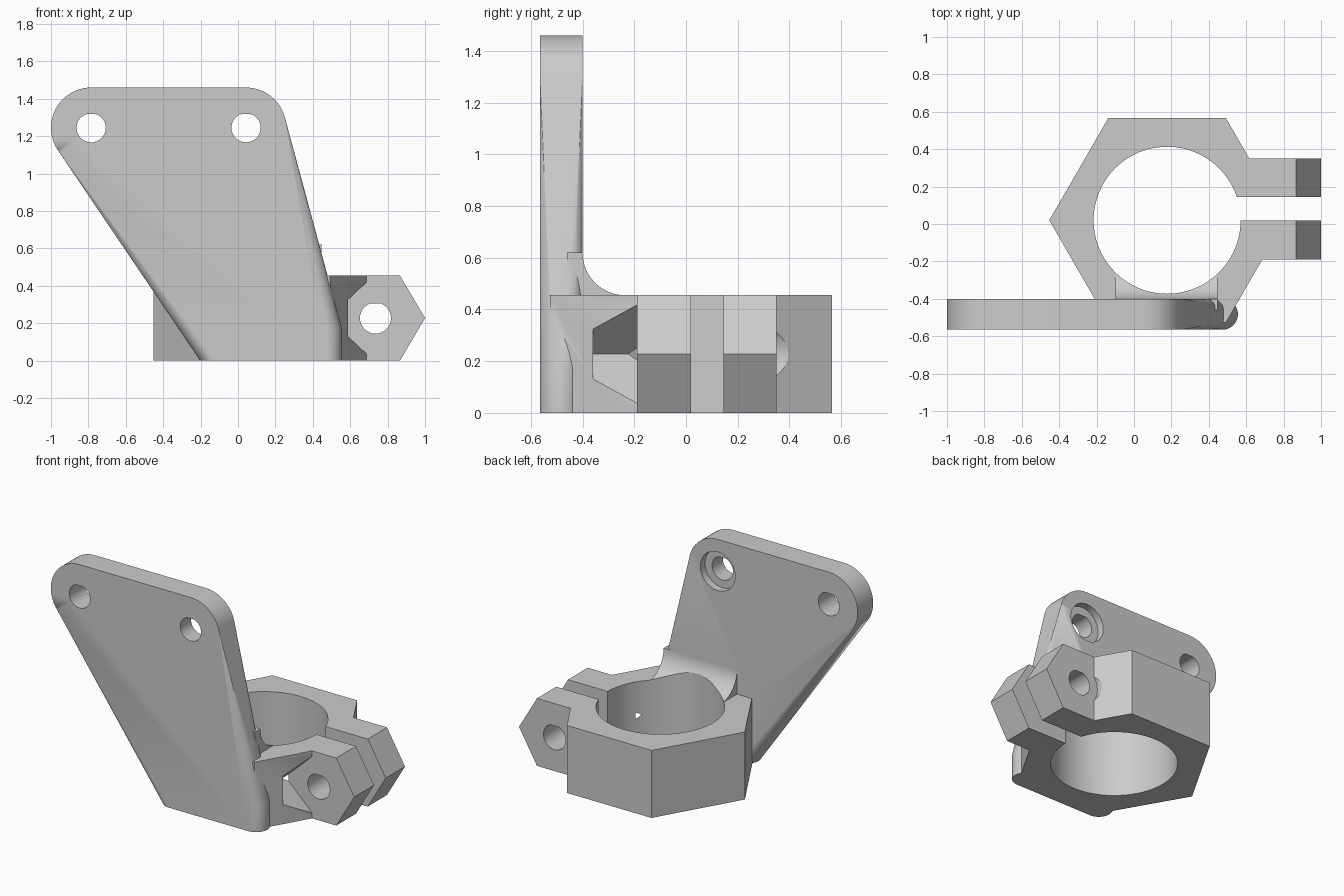
import bpy, bmesh, math
from mathutils import Vector

cube = bpy.data.objects.get("Cube")
if cube:
    bpy.data.objects.remove(cube, do_unlink=True)

grey = bpy.data.materials.new("plain grey")
grey.use_nodes = True
grey.diffuse_color = (0.6, 0.6, 0.6, 1)
grey.node_tree.nodes["Principled BSDF"].inputs["Base Color"].default_value = (0.6, 0.6, 0.6, 1)

# Direction that maps a flat profile (u, v) at depth d into space
AXES = {
    "x": lambda u, v, d: Vector((d, u, v)),
    "y": lambda u, v, d: Vector((u, d, v)),
    "z": lambda u, v, d: Vector((u, v, d)),
}


def finish(name, bm):
    bmesh.ops.recalc_face_normals(bm, faces=bm.faces)
    mesh = bpy.data.meshes.new(name)
    bm.to_mesh(mesh)
    bm.free()
    mesh.materials.append(grey)
    obj = bpy.data.objects.new(name, mesh)
    bpy.context.collection.objects.link(obj)
    return obj


def prism(name, profile, axis, low, high):
    bm = bmesh.new()
    face = bm.faces.new([bm.verts.new(AXES[axis](u, v, low)) for u, v in profile])
    grown = bmesh.ops.extrude_face_region(bm, geom=[face])["geom"]
    moved = [g for g in grown if isinstance(g, bmesh.types.BMVert)]
    bmesh.ops.translate(bm, verts=moved, vec=AXES[axis](0, 0, high - low))
    return finish(name, bm)


def ring(u, v, r, sides=64):
    steps = [2 * math.pi * i / sides for i in range(sides)]
    return [(u + r * math.cos(a), v + r * math.sin(a)) for a in steps]


def box(u0, u1, v0, v1):
    return [(u0, v0), (u1, v0), (u1, v1), (u0, v1)]


def combine(target, tool, operation):
    mod = target.modifiers.new(operation, "BOOLEAN")
    mod.operation = operation
    mod.solver = "EXACT"
    mod.object = tool
    bpy.context.view_layer.objects.active = target
    bpy.ops.object.modifier_apply(modifier=mod.name)
    bpy.data.objects.remove(tool, do_unlink=True)


def flat_top_hole(name, x, z, r, low, high):
    # Round hole whose crown is trimmed flat
    profile = [(u, min(v, z + 0.93 * r)) for u, v in ring(x, z, r, 32)]
    return prism(name, profile, "y", low, high)


CX, CY, HEIGHT = 0.177, 0.02, 0.455
FRONT, BACK = -0.565, -0.40
HOLES = (-0.785, 0.043)
HOLE_Z, LUG_X, LUG_Z = 1.245, 0.735, 0.2275

# Mounting plate: hull of two upper discs and two upright rounded feet
bm = bmesh.new()
for x in HOLES:
    for y in (FRONT, BACK):
        for u, v in ring(x, HOLE_Z, 0.215):
            bm.verts.new((u, y, v))
for x in (-0.12, 0.473):
    for z in (0, 0.17):
        for u, v in ring(x, (FRONT + BACK) / 2, (BACK - FRONT) / 2, 48):
            bm.verts.new((u, v, z))
hull = bmesh.ops.convex_hull(bm, input=bm.verts)
spare = {g for g in hull["geom_interior"] + hull["geom_unused"] if isinstance(g, bmesh.types.BMVert)}
bmesh.ops.delete(bm, geom=list(spare), context="VERTS")
bmesh.ops.dissolve_limit(bm, angle_limit=0.002, verts=bm.verts, edges=bm.edges)
plate = finish("mounting_plate", bm)

# Hexagonal clamp body
bracket = prism("clamp_bracket", ring(CX, CY, 0.63, 6), "z", 0, HEIGHT)

# Clamping lugs with a pointed outer end
lug = [(0.45, 0), (0.866, 0), (1, LUG_Z), (0.866, HEIGHT), (0.45, HEIGHT)]
lugs = [prism("lug", lug, "y", low, high) for low, high in ((-0.19, 0.05), (0.10, 0.35))]
for part in lugs:
    combine(bracket, part, "UNION")

# Nut pocket and bolt head recess beside the lugs
pocket = [(0.486, LUG_Z), (0.72, 0.005), (1.1, 0.005), (1.1, 0.45), (0.72, 0.45)]
combine(bracket, prism("nut_pocket", pocket, "y", -0.36, -0.19), "DIFFERENCE")
combine(bracket, prism("bolt_recess", ring(LUG_X, LUG_Z, 0.145), "y", 0.35, 0.7), "DIFFERENCE")

# Concave web joining the plate to the clamp
R = 0.165
arc = [(BACK + R - R * math.cos(a), HEIGHT + R - R * math.sin(a))
       for a in [math.pi / 2 * i / 20 for i in range(21)]]
web = [(BACK - 0.06, 0.3), (BACK - 0.06, HEIGHT + R)] + arc + [(BACK + R, 0.3)]
combine(bracket, plate, "UNION")
combine(bracket, prism("web", web, "x", -0.1, 0.447), "UNION")

# Main bore, clamp slot and screw holes
combine(bracket, prism("bore", ring(CX, CY, 0.393, 96), "z", -0.1, 1), "DIFFERENCE")
combine(bracket, prism("slot", box(CX, 1.2, 0.02, 0.145), "z", -0.1, 0.6), "DIFFERENCE")
combine(bracket, flat_top_hole("lug_hole", LUG_X, LUG_Z, 0.083, -0.3, 0.6), "DIFFERENCE")
for x in HOLES:
    combine(bracket, flat_top_hole("plate_hole", x, HOLE_Z, 0.078, -0.7, -0.3), "DIFFERENCE")
combine(bracket, prism("counterbore", ring(HOLES[1], HOLE_Z, 0.13), "y", BACK - 0.05, -0.3), "DIFFERENCE")

# Smooth curved walls, keep machined edges crisp
bpy.ops.object.select_all(action="DESELECT")
bracket.select_set(True)
bpy.context.view_layer.objects.active = bracket
bpy.ops.object.shade_smooth_by_angle(angle=math.radians(30))
